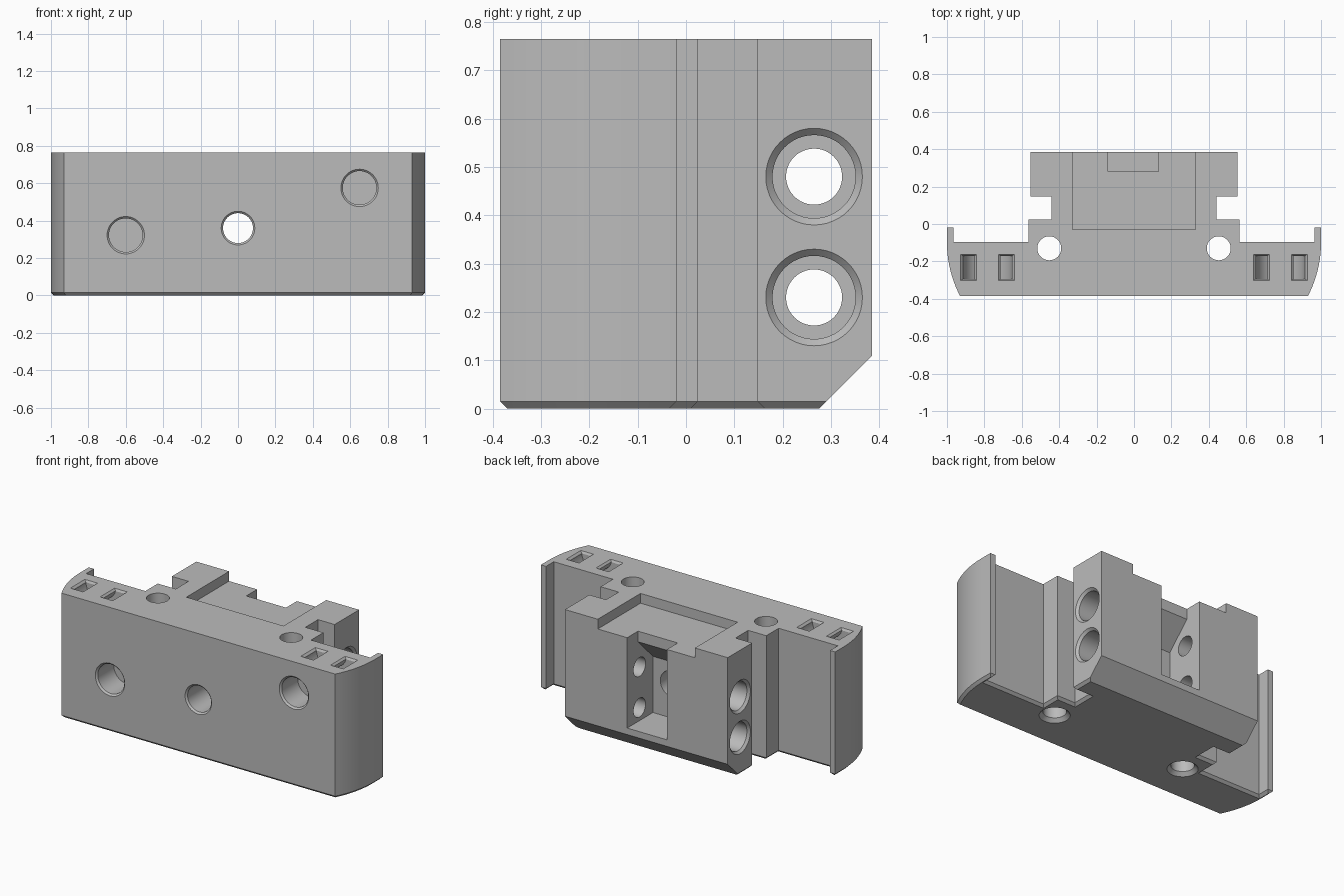
import bpy, bmesh, math
from mathutils import Vector

if "Cube" in bpy.data.objects:
    bpy.data.objects.remove(bpy.data.objects["Cube"])

grey = bpy.data.materials.new("grey plastic")
grey.diffuse_color = (0.5, 0.5, 0.5, 1)
grey.use_nodes = True
grey.node_tree.nodes["Principled BSDF"].inputs["Base Color"].default_value = grey.diffuse_color
TOP = 0.765


def make(name, bm):
    bmesh.ops.recalc_face_normals(bm, faces=bm.faces)
    me = bpy.data.meshes.new(name)
    bm.to_mesh(me)
    bm.free()
    ob = bpy.data.objects.new(name, me)
    bpy.context.collection.objects.link(ob)
    me.materials.append(grey)
    return ob


def skin(name, rings):
    """Closed solid through a series of matching rings."""
    bm = bmesh.new()
    vr = [[bm.verts.new(p) for p in r] for r in rings]
    n = len(vr[0])
    for a, b in zip(vr, vr[1:]):
        for i in range(n):
            j = (i + 1) % n
            bm.faces.new((a[i], a[j], b[j], b[i]))
    bm.faces.new(vr[0])
    bm.faces.new(vr[-1])
    return make(name, bm)


def lathe(axis, center, steps, seg=48):
    """Stepped round cutter: steps are (radius, position along axis)."""
    rings = []
    for r, t in steps:
        ring = []
        for i in range(seg):
            a = 2 * math.pi * i / seg
            p = [center[0] + r * math.cos(a), center[1] + r * math.sin(a)]
            p.insert(axis, t)
            ring.append(p)
        rings.append(ring)
    return skin("cutter", rings)


def prism_x(pts, x0, x1):
    return skin("cutter", [[(x, y, z) for y, z in pts] for x in (x0, x1)])


def rect(x0, x1, y0, y1, z):
    return [(x0, y0, z), (x1, y0, z), (x1, y1, z), (x0, y1, z)]


def inset(pts, d):
    """Offset a counter-clockwise outline inwards by d."""
    out = []
    for i, p in enumerate(pts):
        p = Vector(p)
        e0 = (p - Vector(pts[i - 1])).normalized()
        e1 = (Vector(pts[(i + 1) % len(pts)]) - p).normalized()
        n0, n1 = Vector((-e0.y, e0.x)), Vector((-e1.y, e1.x))
        out.append(p + (n0 + n1) * d / (1 + n0.dot(n1)))
    return out


# Body outline: curved ends, thin lips, necked rear block
R = 0.615
a0 = math.asin(0.285 / R)
half = [(0.385 + R * math.cos(a), -0.1 + R * math.sin(a))
        for a in [-a0 * (1 - i / 10) for i in range(11)]]
half += [(1, -0.02), (0.965, -0.02), (0.965, -0.095), (0.563, -0.095), (0.563, 0.025),
         (0.44, 0.025), (0.44, 0.148), (0.553, 0.148), (0.553, 0.385)]
outline = half + [(-x, y) for x, y in reversed(half)]
body = skin("mount_body", [[(x, y, 0) for x, y in inset(outline, 0.015)],
                           [(x, y, 0.015) for x, y in outline],
                           [(x, y, TOP) for x, y in outline]])

cutters = []
# Sloped lower rear edge
cutters.append(prism_x([(0.225, -0.05), (0.5, -0.05), (0.5, 0.225)], -0.8, 0.8))
# Shallow top recess
cutters.append(skin("cutter", [rect(-0.33, 0.33, -0.03, 0.5, z) for z in (0.705, 0.9)]))
# Rear slot with overhanging roof
cutters.append(prism_x([(0.5, 0.15), (0.135, 0.15), (0.135, 0.495), (0.28, 0.64),
                        (0.28, 0.74), (0.5, 0.74)], -0.14, 0.13))
# Front holes: one through, two blind
cutters.append(lathe(1, (0, 0.36), [(0.1, -0.395), (0.08, -0.375), (0.08, 0.2)]))
for x, z in ((-0.6, 0.322), (0.65, 0.575)):
    cutters.append(lathe(1, (x, z), [(0.11, -0.395), (0.09, -0.375), (0.09, -0.22)]))
for s in (-1, 1):
    # Vertical screw holes, countersunk below
    cutters.append(lathe(2, (s * 0.453, -0.13),
                         [(0.095, -0.01), (0.064, 0.021), (0.064, 0.9)]))
    # Counterbored side holes
    for z in (0.23, 0.48):
        cutters.append(lathe(0, (0.265, z), [(0.11, s * 0.563), (0.086, s * 0.539),
                                             (0.086, s * 0.3), (0.058, s * 0.3),
                                             (0.058, s * 0.05)]))
    # Curved strap tunnel between each pair of top pockets
    c = s * 0.783
    rings = []
    for i in range(-1, 18):
        a = math.pi * min(max(i, 0), 16) / 16
        lift = 0.05 if i in (-1, 17) else 0
        rings.append([(c + r * math.cos(a), y, TOP - r * math.sin(a) + lift)
                      for r, y in ((0.07, -0.295), (0.132, -0.295),
                                   (0.132, -0.17), (0.07, -0.17))])
    cutters.append(skin("cutter", rings))
    # Bevelled pocket rims
    for k in (-0.101, 0.101):
        x = c + k
        cutters.append(skin("cutter", [rect(x - w, x + w, -0.2325 - h, -0.2325 + h, z)
                            for w, h, z in ((0.031, 0.0625, TOP - 0.012),
                                            (0.043, 0.0705, TOP),
                                            (0.043, 0.0705, TOP + 0.05))]))

bpy.context.view_layer.objects.active = body
for cut in cutters:
    m = body.modifiers.new("cut", 'BOOLEAN')
    m.operation = 'DIFFERENCE'
    m.solver = 'EXACT'
    m.object = cut
    bpy.ops.object.modifier_apply(modifier=m.name)
    bpy.data.objects.remove(cut)

bpy.ops.object.select_all(action='DESELECT')
body.select_set(True)
bpy.ops.object.shade_smooth_by_angle(angle=math.radians(25))
